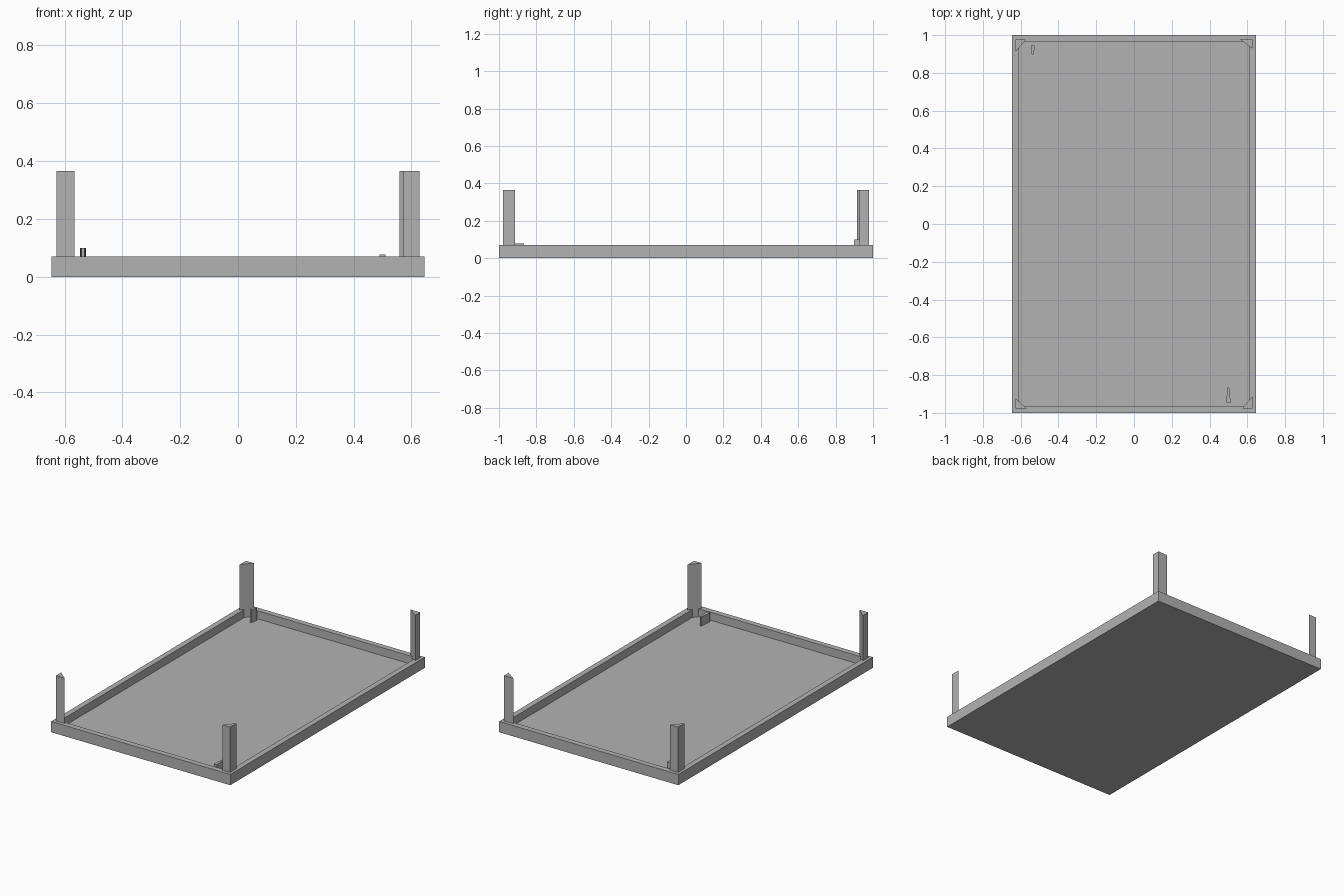
import bpy, bmesh

default = bpy.data.objects.get("Cube")
if default:
    bpy.data.objects.remove(default, do_unlink=True)

# One plain colour
grey = bpy.data.materials.new("plain grey")
grey.use_nodes = True
colour = (0.45, 0.45, 0.45, 1)
grey.diffuse_color = colour
grey.node_tree.nodes["Principled BSDF"].inputs["Base Color"].default_value = colour

HALF_X, HALF_Y = 0.645, 1.0
RIM, RIM_TOP, FLOOR = 0.036, 0.07, 0.018
POST_TOP = 0.365


def prism(name, outline, bottom, top, recess=None):
    """Extrude a flat outline upwards; optionally sink its inset top face."""
    bm = bmesh.new()
    base = bm.faces.new([bm.verts.new((x, y, bottom)) for x, y in outline])
    ext = bmesh.ops.extrude_face_region(bm, geom=[base], use_keep_orig=True)
    upper = [g for g in ext["geom"] if isinstance(g, bmesh.types.BMVert)]
    lid = next(g for g in ext["geom"] if isinstance(g, bmesh.types.BMFace))
    bmesh.ops.translate(bm, verts=upper, vec=(0, 0, top - bottom))
    bmesh.ops.recalc_face_normals(bm, faces=bm.faces)
    if recess:
        width, level = recess
        bmesh.ops.inset_region(bm, faces=[lid], thickness=width, use_even_offset=True)
        # Duplicate the inset border so the walls drop straight down
        sunk = bmesh.ops.extrude_discrete_faces(bm, faces=[lid])["faces"][0]
        bmesh.ops.translate(bm, verts=sunk.verts, vec=(0, 0, level - top))
    mesh = bpy.data.meshes.new(name)
    bm.to_mesh(mesh)
    bm.free()
    mesh.materials.append(grey)
    obj = bpy.data.objects.new(name, mesh)
    bpy.context.collection.objects.link(obj)
    return obj


# Shallow tray with a raised rim
prism("tray", [(-HALF_X, -HALF_Y), (HALF_X, -HALF_Y), (HALF_X, HALF_Y), (-HALF_X, HALF_Y)],
      0, RIM_TOP, recess=(RIM, FLOOR))

# Triangular corner posts, right angle outwards: x side, y side, leg lengths
for name, sx, sy, leg_x, leg_y in (
        ("front_left_post", 1, -1, 0.055, 0.065),
        ("front_right_post", -1, -1, 0.062, 0.054),
        ("back_left_post", 1, 1, 0.068, 0.05),
        ("back_right_post", -1, 1, 0.056, 0.065)):
    x, y = sx * 0.627, sy * 0.978
    prism(name, [(x, y), (x - sx * leg_x, y), (x, y - sy * leg_y)], FLOOR, POST_TOP)


# Small tapered pegs standing on the tray floor
def peg(name, x, wide_y, narrow_y, wide, narrow, top):
    shoulder = wide_y + (narrow_y - wide_y) * 0.5
    prism(name, [(x - wide, wide_y), (x + wide, wide_y), (x + wide * 0.8, shoulder),
                 (x + narrow, narrow_y), (x - narrow, narrow_y), (x - wide * 0.8, shoulder)],
          FLOOR, top)


peg("front_peg", 0.5, -0.947, -0.865, 0.011, 0.004, 0.077)
peg("back_peg", -0.536, 0.945, 0.897, 0.01, 0.005, 0.1)
